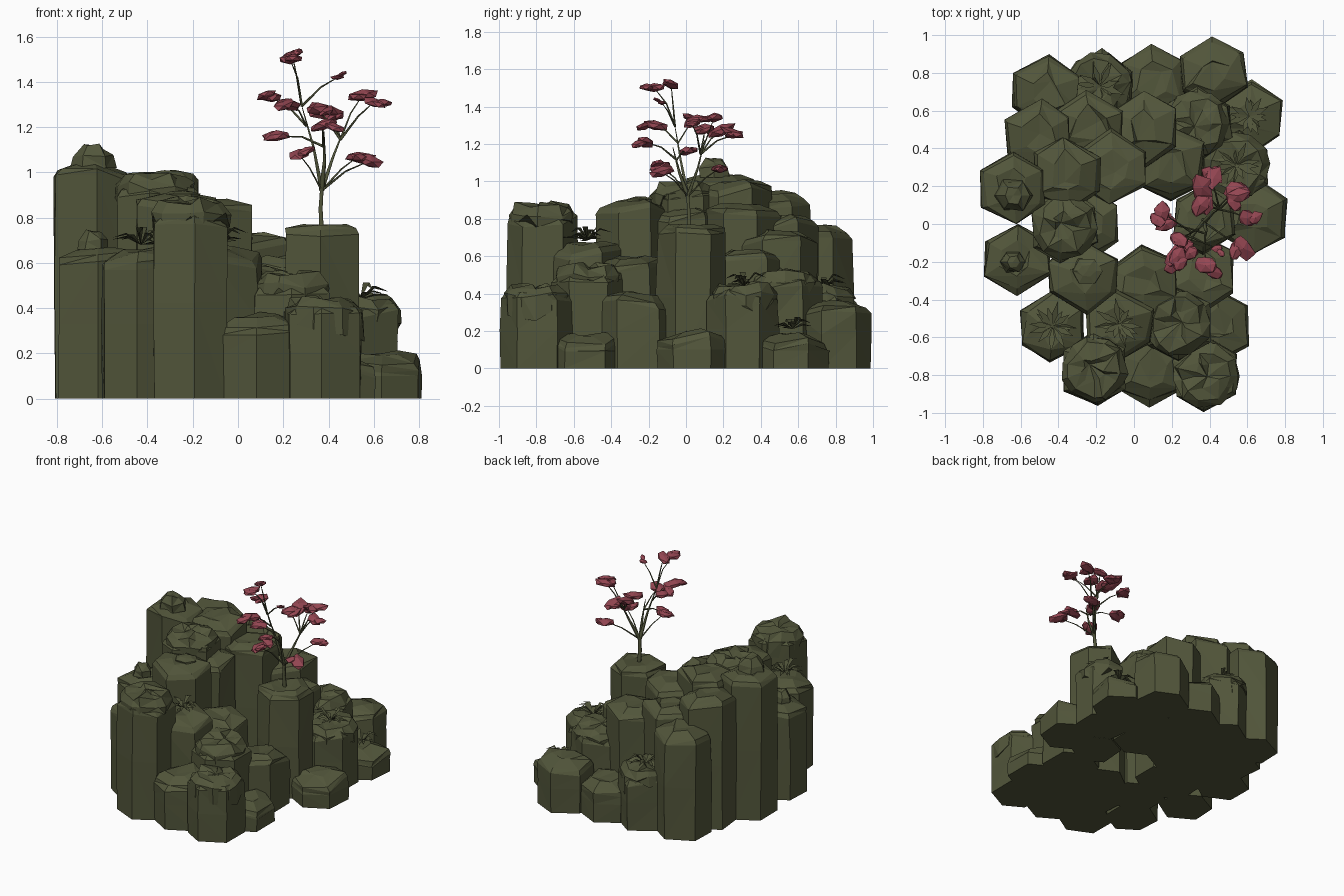
import bpy, bmesh, math, random
from mathutils import Vector

if "Cube" in bpy.data.objects:
    bpy.data.objects.remove(bpy.data.objects["Cube"])

random.seed(4)


def material(name, color):
    m = bpy.data.materials.new(name)
    m.diffuse_color = (*color, 1)
    m.use_nodes = True
    m.node_tree.nodes["Principled BSDF"].inputs["Base Color"].default_value = m.diffuse_color
    return m


STONE = material("mossy olive", (0.084, 0.092, 0.043))
RED = material("dusty red", (0.30, 0.062, 0.085))


def finish(bm, name, mat):
    bmesh.ops.recalc_face_normals(bm, faces=bm.faces)
    me = bpy.data.meshes.new(name)
    bm.to_mesh(me)
    bm.free()
    me.materials.append(mat)
    ob = bpy.data.objects.new(name, me)
    bpy.context.collection.objects.link(ob)
    return ob


def jit(a):
    return random.uniform(-a, a)


def loft(bm, rings, top):
    """Join rings of points, closing the base flat and the top to a point."""
    vs = [[bm.verts.new(p) for p in r] for r in rings]
    n = len(vs[0])
    for a, b in zip(vs, vs[1:]):
        for i in range(n):
            j = (i + 1) % n
            # split the quads so that warped sides stay crisply faceted
            if i % 2:
                bm.faces.new((a[i], a[j], b[j]))
                bm.faces.new((a[i], b[j], b[i]))
            else:
                bm.faces.new((a[i], a[j], b[i]))
                bm.faces.new((a[j], b[j], b[i]))
    tip = bm.verts.new(top)
    for i in range(n):
        bm.faces.new((vs[-1][i], vs[-1][(i + 1) % n], tip))
    bm.faces.new(vs[0][::-1])


def column(x, y, h, r=0.2, rough=1.0):
    """Six-sided stone column with a chipped, faceted top."""
    bm = bmesh.new()
    angs = [math.radians(30 + 60 * i) + jit(0.13) for i in range(6)]
    rads = [r * random.uniform(0.95, 1.0) for _ in angs]
    drop = [abs(jit(0.07)) * rough for _ in angs]

    def ring(k, z, noise=0.0, follow=0.0):
        return [(x + math.cos(a) * (q * k + jit(noise)), y + math.sin(a) * (q * k + jit(noise)),
                 z - d * follow) for a, q, d in zip(angs, rads, drop)]

    loft(bm, [ring(0.98, 0), ring(0.99, h * 0.5, 0.006), ring(0.98, h - 0.025, 0.01, 1),
              ring(0.89, h + 0.002, 0.022, 0.9), ring(0.48, h + 0.015, 0.04, 0.4)],
         (x + jit(0.06), y + jit(0.06), h - 0.01))
    return finish(bm, "stone_column", STONE)


def moss_cap(x, y, h, r=0.185):
    """Ragged slab draped over a column top."""
    bm = bmesh.new()
    n = 11
    angs = [2 * math.pi * i / n + jit(0.15) for i in range(n)]

    def ring(k, z, noise, zn):
        return [(x + math.cos(a) * r * (k + jit(noise)), y + math.sin(a) * r * (k + jit(noise)),
                 z + jit(zn)) for a in angs]

    loft(bm, [ring(0.95, h - 0.09, 0.06, 0.07), ring(0.96, h - 0.02, 0.05, 0.02),
              ring(0.74, h + 0.025, 0.12, 0.02), ring(0.35, h + 0.03, 0.12, 0.02)],
         (x + jit(0.03), y + jit(0.03), h + 0.02))
    return finish(bm, "moss_cap", STONE)


def tuft(x, y, z, size=0.13):
    """Rosette of pointed, drooping blades."""
    bm = bmesh.new()
    for i in range(14):
        a = i * 2.4 + jit(0.3)
        s = size * random.uniform(0.6, 1.1)
        d = Vector((math.cos(a), math.sin(a), 0))
        w = Vector((-d.y, d.x, 0)) * 0.016
        lift = random.uniform(0.1, 0.6) * s
        o = Vector((x, y, z))
        mid = o + d * s * 0.5 + Vector((0, 0, lift))
        tip = o + d * s + Vector((0, 0, lift * 0.6))
        v = [bm.verts.new(p) for p in (o, mid + w, tip, mid - w)]
        keel = bm.verts.new(mid - Vector((0, 0, 0.008)))
        bm.faces.new((v[0], v[1], v[2], v[3]))
        bm.faces.new((v[0], keel, v[2], v[1]))
        bm.faces.new((v[0], v[3], v[2], keel))
    return finish(bm, "plant_tuft", STONE)


# Columns: x, y, height, top style (0 bare, 1 moss cap, 2 tuft, 3 both)
COLUMNS = [
    (-0.47, 0.70, 0.77, 0), (-0.18, 0.73, 0.41, 3), (0.10, 0.76, 0.27, 0), (0.42, 0.80, 0.36, 0),
    (0.61, 0.57, 0.19, 2), (-0.51, 0.47, 0.94, 0), (-0.23, 0.51, 0.81, 0), (0.05, 0.50, 0.73, 0),
    (0.33, 0.53, 0.49, 1), (-0.64, 0.19, 1.03, 0), (-0.36, 0.26, 1.00, 0), (-0.11, 0.30, 0.88, 0),
    (0.20, 0.32, 0.63, 0), (0.54, 0.31, 0.42, 3), (0.64, 0.04, 0.20, 0), (-0.37, -0.01, 0.96, 1),
    (-0.62, -0.19, 0.66, 0), (-0.27, -0.28, 0.90, 0), (0.06, -0.31, 0.59, 0), (0.36, -0.26, 0.40, 0),
    (-0.43, -0.54, 0.66, 2), (-0.08, -0.53, 0.67, 2), (0.23, -0.53, 0.52, 1), (0.45, -0.54, 0.18, 0),
    (-0.21, -0.77, 0.85, 1), (0.09, -0.78, 0.37, 0), (0.38, -0.80, 0.41, 1), (-0.26, 0.0, 0.85, 0),
]
for x, y, h, style in COLUMNS:
    inner = abs(x) < 0.4 and abs(y) < 0.56
    column(x, y, h, 0.208 if inner else 0.2)
    if style in (1, 3):
        moss_cap(x, y, h)
    if style in (2, 3):
        tuft(x, y, h + 0.02)
column(0.37, 0.02, 0.76, 0.192, 0.3).name = "tree_column"


# Loose boulders resting on columns: x, y, z of base, radius, height
for x, y, z, r, h in [(-0.64, 0.15, 1.02, 0.11, 0.10), (-0.64, -0.2, 0.66, 0.075, 0.08),
                      (-0.25, -0.25, 0.89, 0.09, 0.03)]:
    bm = bmesh.new()
    rings = [[(x + math.cos(a) * r * (k + jit(0.1)), y + math.sin(a) * r * (k * 0.9 + jit(0.1)),
               z + h * t + jit(h * 0.15) * t)
              for a in [i * math.pi / 3 for i in range(6)]]
             for k, t in ((0.95, 0), (0.88, 0.5), (0.45, 0.95))]
    loft(bm, rings, (x, y, z + h))
    finish(bm, "boulder", STONE)


# Tree: tapered trunk and curved branches
def limb(points, r0, r1, name):
    cu = bpy.data.curves.new(name, 'CURVE')
    cu.dimensions = '3D'
    cu.bevel_depth = 1
    cu.bevel_resolution = 0
    cu.use_fill_caps = True
    sp = cu.splines.new('POLY')
    sp.points.add(len(points) - 1)
    for i, (p, q) in enumerate(zip(sp.points, points)):
        p.co = (*q, 1)
        p.radius = r0 + (r1 - r0) * i / (len(points) - 1)
    cu.materials.append(STONE)
    bpy.context.collection.objects.link(bpy.data.objects.new(name, cu))


FORK = Vector((0.37, 0.01, 0.92))
limb([(0.37, 0.02, 0.73), (0.365, 0.015, 0.84), FORK], 0.014, 0.011, "trunk")


def branch(start, end, r0, bow=0.02):
    start, end = Vector(start), Vector(end)
    mid = start.lerp(end, 0.5) + Vector((jit(0.01), jit(0.01), bow))
    limb([start, mid, end], r0, 0.002, "branch")


MAIN = [(0.28, -0.06, 1.30), (0.48, 0.10, 1.22), (0.38, -0.07, 1.18)]
for m in MAIN:
    branch(FORK, m, 0.013, 0.0)

# Leaf clusters: position, half width
LEAVES = [(0.23, -0.17, 1.50, 0.06), (0.24, -0.08, 1.52, 0.05), (0.44, -0.13, 1.42, 0.03),
          (0.15, 0.06, 1.33, 0.06), (0.22, -0.17, 1.30, 0.07), (0.36, 0.19, 1.27, 0.08),
          (0.55, 0.15, 1.34, 0.065), (0.60, 0.03, 1.31, 0.055), (0.40, 0.26, 1.25, 0.055),
          (0.35, 0.10, 1.28, 0.065), (0.38, -0.22, 1.21, 0.065), (0.17, 0.00, 1.16, 0.06),
          (0.27, -0.14, 1.08, 0.06), (0.53, 0.18, 1.07, 0.06), (0.58, -0.13, 1.05, 0.07)]
for x, y, z, s in LEAVES:
    # Each cluster is a pair of flattened, tilted irregular blobs
    for k in range(2):
        bm = bmesh.new()
        bmesh.ops.create_icosphere(bm, subdivisions=1, radius=s * (1 - 0.2 * k))
        yaw, tilt = random.uniform(0, 6.28), jit(0.45)
        off = Vector((jit(s), jit(s), jit(0.02))) * (0.8 * k)
        for v in bm.verts:
            p = v.co * random.uniform(0.82, 1.15)
            a, b, c = p.x * 1.1, p.y * 0.78, p.z * 0.4 + p.x * tilt
            v.co = off + Vector((x + a * math.cos(yaw) - b * math.sin(yaw),
                                 y + a * math.sin(yaw) + b * math.cos(yaw), z + c))
        finish(bm, "leaf_cluster", RED)
    tip = Vector((x, y, z))
    if z < 1.12:
        start = FORK
    else:
        start = min((Vector(m) for m in MAIN if m[2] < z + 0.05), key=lambda m: (m - tip).length)
        start = FORK.lerp(start, 0.75 if z < 1.4 else 0.98)
    branch(start, tip, 0.006)
